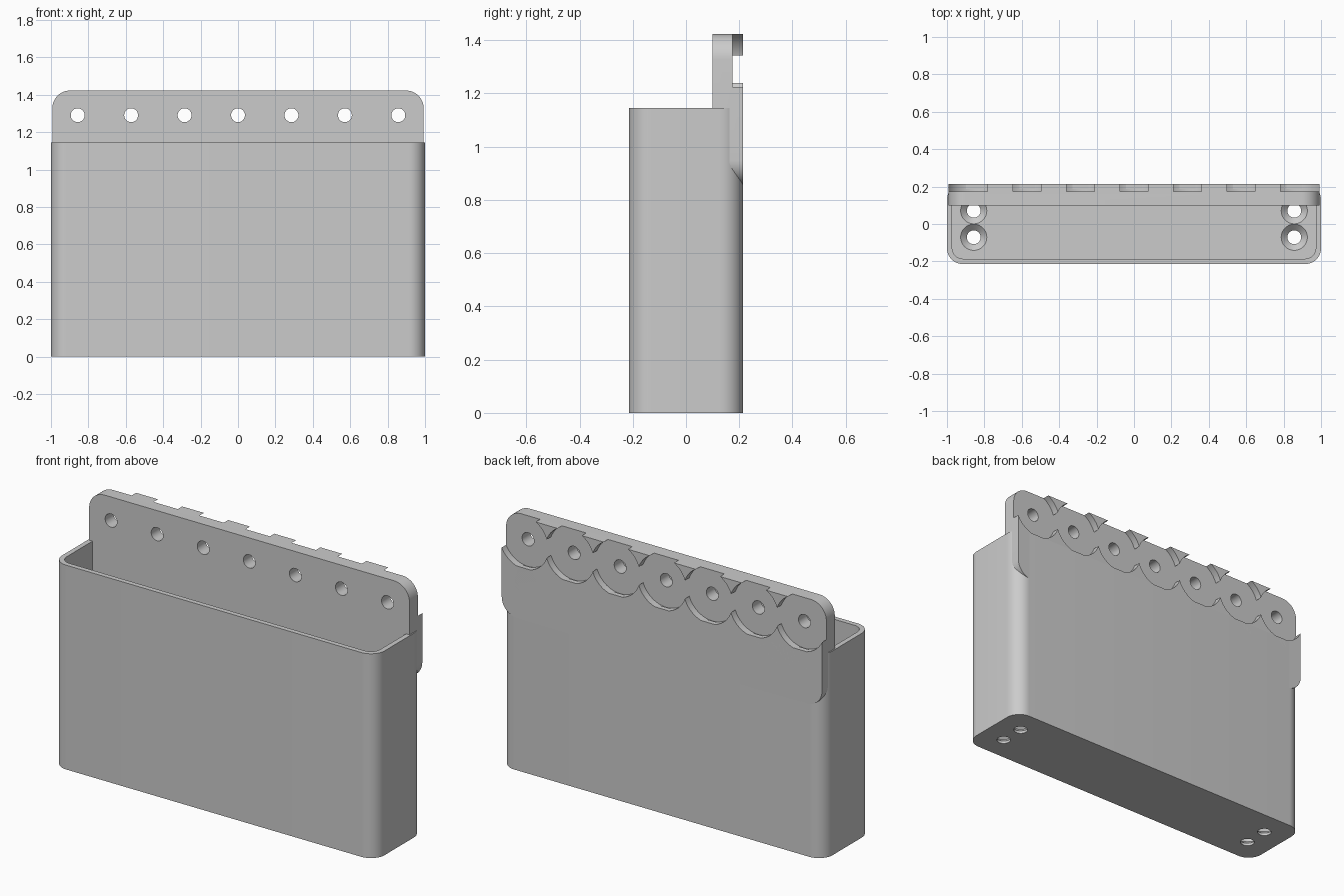
import bpy, bmesh
from math import pi, sin, cos, radians
from mathutils import Matrix, Vector

cube = bpy.data.objects.get("Cube")
if cube:
    bpy.data.objects.remove(cube, do_unlink=True)

W, D, H = 1.0, 0.214, 1.145          # half width, half depth, height of the bin
WALL, FLOOR, R_BIN = 0.028, 0.046, 0.085
PLATE_W, PLATE_FRONT, PLATE_LOW, PLATE_TOP, R_PLATE = 0.993, 0.1, 0.854, 1.423, 0.095
PITCH, HOLE_Z, HOLE_R, RECESS_R, RECESS_Y = 2 / 7, 1.291, 0.037, 0.152, 0.175

grey = bpy.data.materials.new("light grey")
grey.use_nodes = True
grey.diffuse_color = (0.6, 0.6, 0.6, 1)
grey.node_tree.nodes["Principled BSDF"].inputs["Base Color"].default_value = grey.diffuse_color


def finish(name, bm):
    bmesh.ops.recalc_face_normals(bm, faces=bm.faces)
    mesh = bpy.data.meshes.new(name)
    bm.to_mesh(mesh)
    bm.free()
    mesh.materials.append(grey)
    obj = bpy.data.objects.new(name, mesh)
    bpy.context.collection.objects.link(obj)
    return obj


def rounded_block(name, lo, hi, radius, axis):
    """Box from lo to hi with the four edges along one axis rounded."""
    a, b = [i for i in range(3) if i != axis]
    bm = bmesh.new()
    verts = []
    steps = 12
    for q, (sa, sb) in enumerate(((1, 1), (-1, 1), (-1, -1), (1, -1))):
        for i in range(steps + 1):
            t = (q + i / steps) * pi / 2
            p = Vector(lo)
            p[a] = (hi[a] - radius if sa > 0 else lo[a] + radius) + radius * cos(t)
            p[b] = (hi[b] - radius if sb > 0 else lo[b] + radius) + radius * sin(t)
            verts.append(bm.verts.new(p))
    face = bm.faces.new(verts)
    ext = bmesh.ops.extrude_face_region(bm, geom=[face])["geom"]
    move = Vector((0, 0, 0))
    move[axis] = hi[axis] - lo[axis]
    bmesh.ops.translate(bm, vec=move, verts=[v for v in ext if isinstance(v, bmesh.types.BMVert)])
    return finish(name, bm)


def round_cutter(center, r1, r2, depth, along_y=False):
    bm = bmesh.new()
    m = Matrix.Translation(center)
    if along_y:
        m = m @ Matrix.Rotation(pi / 2, 4, 'X')
    bmesh.ops.create_cone(bm, cap_ends=True, segments=64, radius1=r1, radius2=r2,
                          depth=depth, matrix=m)
    return finish("cutter", bm)


def cut(obj, cutter):
    mod = obj.modifiers.new("cut", 'BOOLEAN')
    mod.operation = 'DIFFERENCE'
    mod.solver = 'EXACT'
    mod.object = cutter
    bpy.context.view_layer.objects.active = obj
    bpy.ops.object.modifier_apply(modifier=mod.name)
    bpy.data.objects.remove(cutter, do_unlink=True)


# Open bin with a thin wall
bin_body = rounded_block("bin", (-W, -D, 0), (W, D, H), R_BIN, 2)
cut(bin_body, rounded_block("cutter", (-W + WALL, -D + WALL, FLOOR),
                            (W - WALL, D - WALL, H + 0.2), R_BIN - WALL, 2))

# Countersunk drain holes in the floor corners
for x in (-0.857, 0.857):
    for y in (-0.071, 0.071):
        cut(bin_body, round_cutter((x, y, 0), HOLE_R, HOLE_R, 0.3))
        cut(bin_body, round_cutter((x, y, FLOOR - 0.016), HOLE_R - 0.002, 0.071, 0.034))

# Hanging plate along the back
plate = rounded_block("back_plate", (-PLATE_W, PLATE_FRONT, PLATE_LOW),
                      (PLATE_W, D, PLATE_TOP), R_PLATE, 1)

# Row of overlapping round recesses, each with a screw hole
for i in range(-3, 4):
    x = i * PITCH
    cut(plate, round_cutter((x, RECESS_Y + 0.1, HOLE_Z), RECESS_R, RECESS_R, 0.2, True))
for i in range(-3, 4):
    cut(plate, round_cutter((i * PITCH, D, HOLE_Z), HOLE_R, HOLE_R, 0.6, True))

# Smooth rounded corners, keep edges crisp
for obj in (bin_body, plate):
    bpy.ops.object.select_all(action='DESELECT')
    obj.select_set(True)
    bpy.context.view_layer.objects.active = obj
    bpy.ops.object.shade_smooth_by_angle(angle=radians(30))
